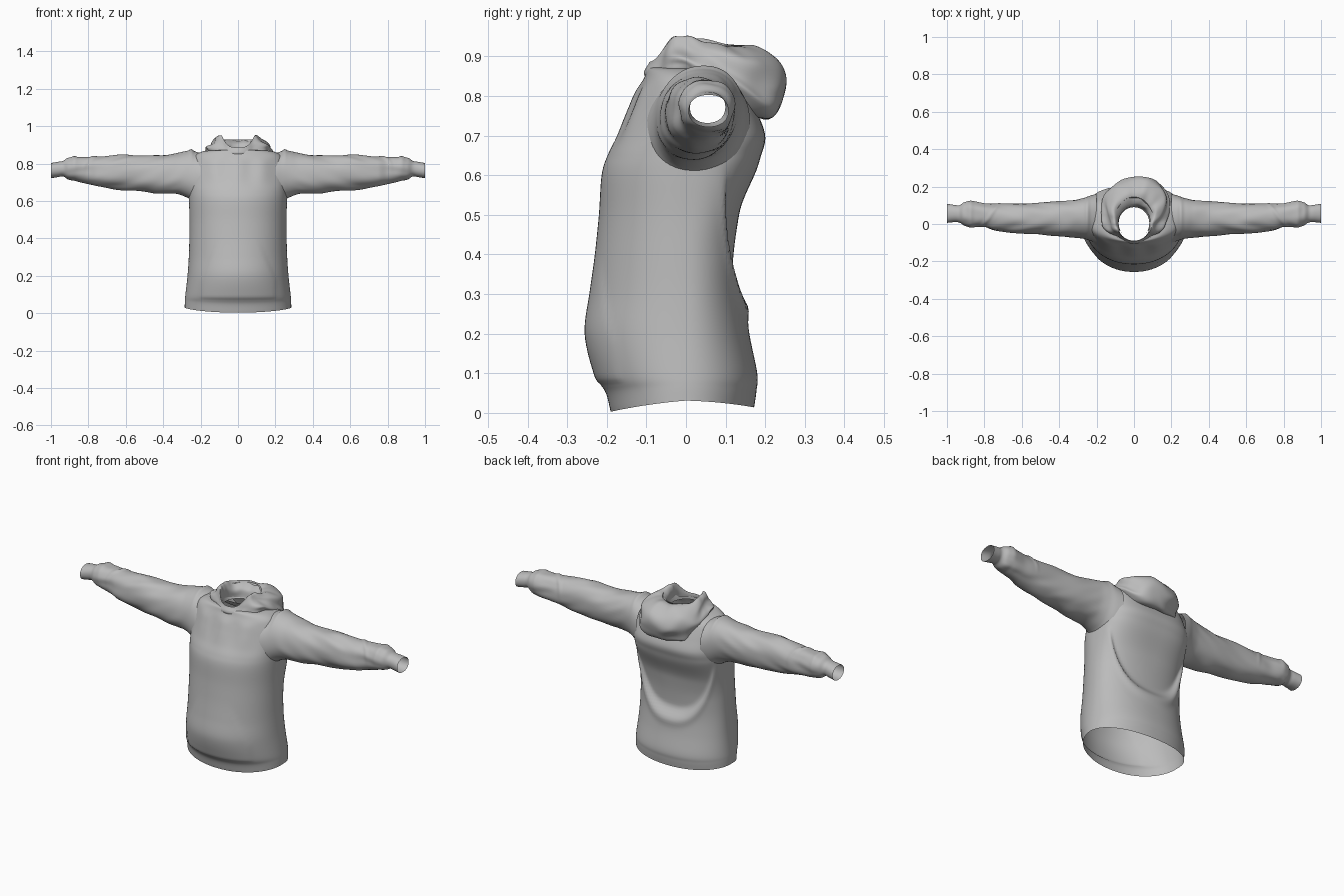
import bpy, bmesh, math
from mathutils import noise, Vector

if "Cube" in bpy.data.objects:
    bpy.data.objects.remove(bpy.data.objects["Cube"])

fabric = bpy.data.materials.new("grey fabric")
fabric.diffuse_color = (0.5, 0.5, 0.5, 1)
fabric.use_nodes = True
fabric.node_tree.nodes["Principled BSDF"].inputs["Base Color"].default_value = fabric.diffuse_color


def sample(rows, k):
    """Smoothly interpolate a table at its first column value k."""
    i = 0
    while i < len(rows) - 2 and rows[i + 1][0] < k:
        i += 1
    p1, p2 = rows[i], rows[i + 1]
    p0, p3 = rows[max(i - 1, 0)], rows[min(i + 2, len(rows) - 1)]
    t = (k - p1[0]) / (p2[0] - p1[0])
    h = p2[0] - p1[0]
    out = []
    for c in range(1, len(p1)):
        m1 = (p2[c] - p0[c]) / (p2[0] - p0[0]) * h
        m2 = (p3[c] - p1[c]) / (p3[0] - p1[0]) * h
        out.append((2*t**3 - 3*t*t + 1)*p1[c] + (t**3 - 2*t*t + t)*m1
                   + (3*t*t - 2*t**3)*p2[c] + (t**3 - t*t)*m2)
    return out


def step(a, b, v):
    t = min(max((v - a) / (b - a), 0), 1)
    return t * t * (3 - 2 * t)


def power(v, e):
    return math.copysign(abs(v) ** e, v)


def skin(name, rings, drop=None):
    """Bridge closed rings of points into a smooth open tube."""
    bm = bmesh.new()
    loops = [[bm.verts.new(p) for p in ring] for ring in rings]
    n = len(loops[0])
    for a, b in zip(loops, loops[1:]):
        for i in range(n):
            j = (i + 1) % n
            bm.faces.new((a[i], a[j], b[j], b[i]))
    if drop:
        bmesh.ops.delete(bm, geom=[f for f in bm.faces if drop(f.calc_center_median())],
                         context='FACES')
    bmesh.ops.recalc_face_normals(bm, faces=bm.faces)
    for f in bm.faces:
        f.smooth = True
    me = bpy.data.meshes.new(name)
    bm.to_mesh(me)
    bm.free()
    me.materials.append(fabric)
    ob = bpy.data.objects.new(name, me)
    bpy.context.collection.objects.link(ob)
    return ob


# Torso table: station, height, half width, front y, back y
body = [(0, .02, .285, -.190, .172), (1, .06, .284, -.202, .178),
        (2, .10, .281, -.228, .180), (3, .20, .270, -.251, .160),
        (4, .30, .263, -.240, .148), (5, .40, .260, -.230, .152),
        (6, .50, .259, -.220, .166), (7, .60, .262, -.213, .186),
        (8, .65, .263, -.198, .192), (9, .70, .262, -.172, .200),
        (10, .76, .255, -.146, .180), (11, .81, .245, -.125, .160),
        (12, .845, .228, -.106, .145), (13, .866, .185, -.098, .125),
        (14, .872, .125, -.092, .105)]

# Sleeve table: x, low z, high z, front y, back y
arm = [(.20, .580, .855, -.102, .160), (.235, .592, .866, -.088, .150),
       (.27, .617, .868, -.078, .138), (.32, .634, .857, -.072, .128),
       (.45, .644, .842, -.062, .118), (.60, .658, .846, -.050, .112),
       (.75, .680, .835, -.035, .112), (.80, .690, .835, -.018, .112),
       (.87, .704, .838, -.014, .120), (.91, .716, .832, -.004, .114),
       (.935, .732, .814, .008, .100), (.96, .728, .810, .010, .102),
       (1.0, .722, .803, .006, .108)]


def torso_ring(s, n=112):
    z, hw, yf, yb = sample(body, s)
    square = 2.15 + 0.9 * step(5, 8, s) * (1 - step(11, 13.5, s))
    ring = []
    for i in range(n):
        a = math.tau * i / n
        c, d = math.cos(a), math.sin(a)
        e = 2 / square if d > 0 else 2 / 2.1
        x = hw * power(c, e)
        y = (yb if d > 0 else -yf) * power(d, e)
        zz = z
        if d > 0:
            # Back panel sinks inside a wide U-shaped fold hanging from the armpits
            fold = .29 + 60 * x ** 4 + 1.5 * x * x
            inside = step(fold - .02, fold + .045, z) * (1 - step(.50, .68, z))
            y -= .032 * inside * d
            y += .007 * math.exp(-((z - fold + .03) / .025) ** 2) * d * (1 - step(.5, .65, z))
        else:
            # Front pocket, slightly raised, with slanted openings
            edge = .20 - .45 * max(z - .18, 0)
            pocket = step(-.006, .006, edge - abs(x)) * step(.078, .088, z) * (1 - step(.26, .42, z))
            y -= .005 * pocket * -d
            # Pull lines below the collar
            y -= .004 * math.cos(x * 48) * step(.64, .76, z) * (1 - step(.8, .85, z)) * -d
        # Hem curves up at both sides
        zz += (.011 * c * c - .017 * max(-d, 0) - .006 * max(d, 0)) * (1 - step(.02, .12, z))
        ring.append((x, y, zz))
    return ring


def under_sleeve(p):
    return abs(p.x) > .215 and ((p.y - .03) / .098) ** 2 + ((p.z - .738) / .118) ** 2 < 1


skin("torso", [torso_ring(14 * k / 98) for k in range(99)], under_sleeve)


def sleeve_ring(x, n=48):
    lo, hi, yf, yb = sample(arm, x)
    lean = .10 * (1 - step(.3, .6, x))
    ring = []
    for i in range(n):
        a = math.tau * i / n
        c, s = math.cos(a), math.sin(a)
        # Creases gather at the shoulder seam, elbow and cuff
        soft = step(.26, .34, x) * (1 - step(.90, .93, x))
        w = noise.noise(Vector((x * 9 + s * 1.5, c * 1.4, s * 1.4))) * .007 * soft
        w += .004 * math.exp(-((x - .77 + .05 * c) / .010) ** 2) * max(s + .3, 0)
        w += .004 * math.exp(-((x - .875) / .015) ** 2) * (.5 + s)
        w += .009 * math.exp(-((x - .25) / .012) ** 2) * max(s, 0) ** 3
        rise = ((hi - lo) / 2 + w) * power(s, .92)
        ring.append((x, (yf + yb) / 2 + ((yb - yf) / 2 + w) * power(c, .92) + lean * rise,
                     (lo + hi) / 2 + rise))
    return ring


# Both sleeves, mirrored
sleeve = [sleeve_ring(.20 + .80 * k / 110) for k in range(111)]
skin("right_sleeve", sleeve)
skin("left_sleeve", [[(-x, y, z) for x, y, z in r] for r in sleeve])

# Hood cross-sections (step, radius, height) from neck seam over the roll to the inside
front = [(0, .104, .850), (1, .106, .858), (2, .104, .866), (3, .100, .873), (4, .096, .879),
         (5, .093, .884), (6, .090, .886), (7, .089, .872), (8, .092, .855)]
side = [(0, .125, .862), (1, .150, .862), (2, .168, .872), (3, .163, .888), (4, .146, .910),
        (5, .118, .935), (6, .092, .950), (7, .082, .915), (8, .088, .865)]
back = [(0, .135, .800), (1, .178, .752), (2, .215, .744), (3, .244, .775), (4, .251, .828),
        (5, .230, .885), (6, .165, .925), (7, .105, .905), (8, .092, .860)]


def hood_ring(k, n=96):
    f, s, b = sample(front, k), sample(side, k), sample(back, k)
    ring = []
    for i in range(n):
        a = math.tau * i / n
        d = math.sin(a)
        t = step(-.05, 1.05, d) if d > 0 else step(.25, 1.02, -d)
        far = b if d > 0 else f
        r, z = [s[m] * (1 - t) + far[m] * t for m in (0, 1)]
        if d < 0:
            # Pull the roll in towards the throat
            r += (far[0] - r) * step(0, .8, -d)
        # Loose folds, strongest over the roll
        loose = math.sin(math.pi * k / 8) * step(-.8, .1, d)
        r += loose * .014 * noise.noise(Vector((math.cos(a) * 2.5, d * 2.5, k * .8)))
        z += loose * .014 * noise.noise(Vector((math.cos(a) * 3 + 7, d * 3, k * .6)))
        r += loose * .005 * math.sin(k * 2.4 + a * 2)
        # The drooping tip hangs a little to one side
        shift = .03 * max(d, 0) ** 2 * math.sin(math.pi * k / 8)
        ring.append((r * math.cos(a) + shift, r * d, z))
    return ring


skin("hood", [hood_ring(8 * k / 48) for k in range(49)])

# Inner flap of the hood lying folded behind the neck
flap = []
for k in range(13):
    t = k / 12
    ring = []
    for i in range(48):
        c, s = math.cos(math.tau * i / 48), math.sin(math.tau * i / 48)
        grow = t * step(-.6, .4, s)
        ring.append(((.082 + .025 * grow) * c, .004 + (.086 + .055 * grow) * s,
                     .855 + .018 * t + .055 * grow))
    flap.append(ring)
skin("hood_lining", flap)
